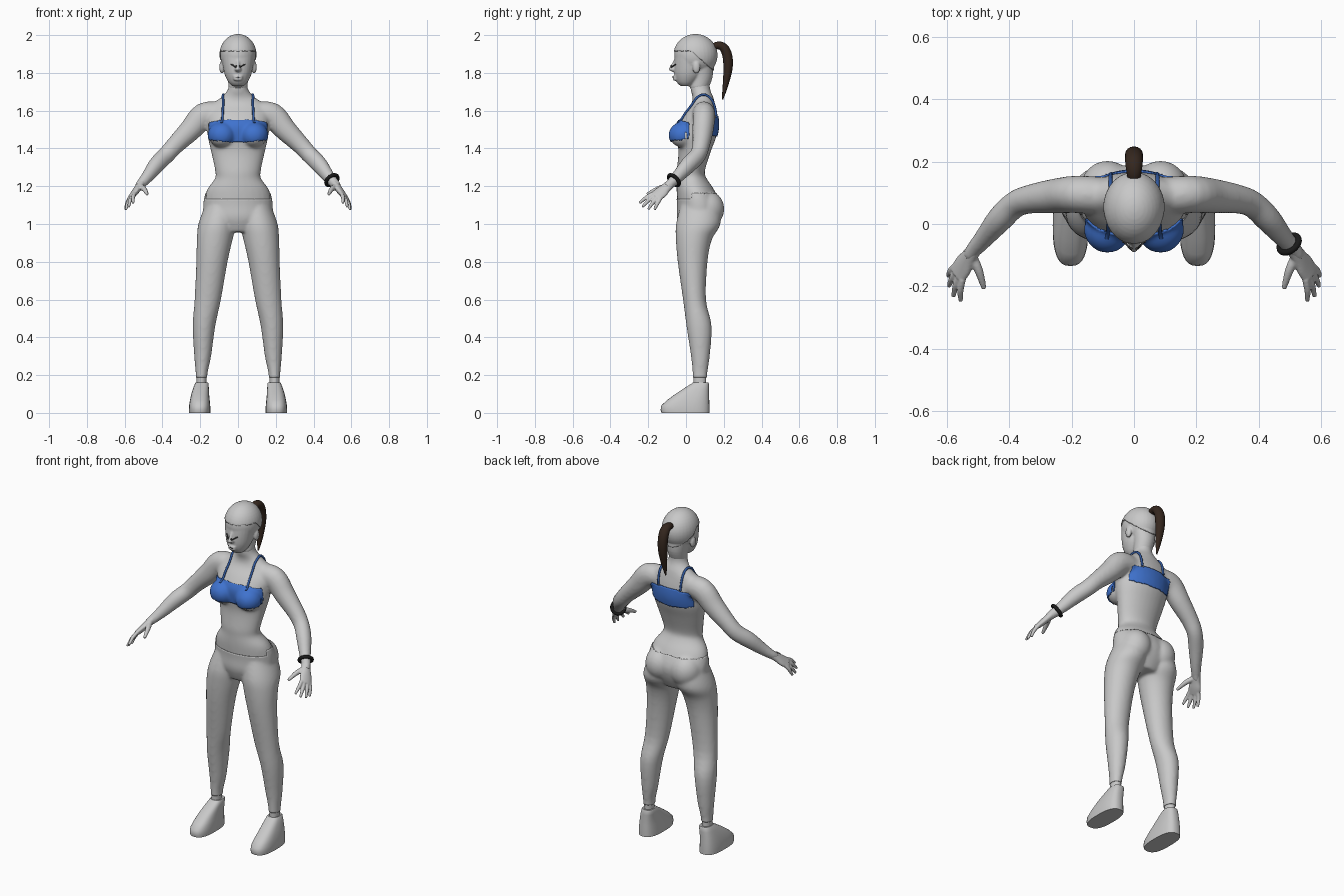
import bpy, bmesh, math
from mathutils import Vector, Matrix
from mathutils.bvhtree import BVHTree

if "Cube" in bpy.data.objects:
    bpy.data.objects.remove(bpy.data.objects["Cube"], do_unlink=True)

X, Y, Z = Vector((1, 0, 0)), Vector((0, 1, 0)), Vector((0, 0, 1))


def material(name, r, g, b):
    m = bpy.data.materials.new(name)
    m.use_nodes = True
    m.diffuse_color = (r, g, b, 1)
    m.node_tree.nodes["Principled BSDF"].inputs["Base Color"].default_value = (r, g, b, 1)
    return m


GREY = material("plain grey", 0.58, 0.58, 0.58)
BLUE = material("fabric blue", 0.05, 0.17, 0.62)
NAVY = material("strap blue", 0.03, 0.1, 0.35)
BROWN = material("hair brown", 0.035, 0.02, 0.013)
BLACK = material("band black", 0.01, 0.01, 0.01)
LINE = material("face line dark", 0.06, 0.06, 0.06)


def spline(a, b, c, d, t):
    """Smooth step between b and c."""
    return [0.5 * (2 * q + (r - p) * t + (2 * p - 5 * q + 4 * r - s) * t * t
                   + (3 * q - p - 3 * r + s) * t ** 3) for p, q, r, s in zip(a, b, c, d)]


def loft(bm, secs, side=1, ref=X, level=True, steps=4, n=28, power=1.0):
    """Rings (x, y, z, radius along ref, other radius) joined into a closed skin."""
    secs = [(s[0] * side,) + tuple(s[1:]) for s in secs]
    ref = Vector((ref.x * side, ref.y, ref.z))
    rows, last = [], len(secs) - 1
    for i in range(last):
        for k in range(steps):
            rows.append(spline(secs[max(i - 1, 0)], secs[i], secs[i + 1],
                               secs[min(i + 2, last)], k / steps))
    rows.append(list(secs[-1]))
    mids, rings = [Vector(r[:3]) for r in rows], []
    for i, r in enumerate(rows):
        t = Z if level else (mids[min(i + 1, len(mids) - 1)] - mids[max(i - 1, 0)]).normalized()
        u = (ref - t * ref.dot(t)).normalized()
        v = t.cross(u)
        ring = []
        for j in range(n):
            c, s = math.cos(j * math.tau / n), math.sin(j * math.tau / n)
            c, s = [math.copysign(abs(w) ** power, w) for w in (c, s)]
            ring.append(bm.verts.new(mids[i] + u * c * r[3] + v * s * r[4]))
        rings.append(ring)
    for a, b in zip(rings, rings[1:]):
        for j in range(n):
            bm.faces.new((a[j], a[(j + 1) % n], b[(j + 1) % n], b[j]))
    bm.faces.new(rings[0])
    bm.faces.new(rings[-1])


def ball(bm, center, radii):
    m = Matrix.Translation(center) @ Matrix.Diagonal((*radii, 1))
    bmesh.ops.create_uvsphere(bm, u_segments=32, v_segments=20, radius=1, matrix=m)


def finish(name, bm, mat):
    bmesh.ops.recalc_face_normals(bm, faces=bm.faces)
    me = bpy.data.meshes.new(name)
    bm.to_mesh(me)
    bm.free()
    ob = bpy.data.objects.new(name, me)
    bpy.context.collection.objects.link(ob)
    me.materials.append(mat)
    return ob


def fuse(ob, voxel, rounds):
    """Melt overlapping pieces into one smooth skin."""
    mod = ob.modifiers.new("fuse", "REMESH")
    mod.mode, mod.voxel_size = "VOXEL", voxel
    mod = ob.modifiers.new("relax", "SMOOTH")
    mod.factor, mod.iterations = 0.5, rounds
    dg = bpy.context.evaluated_depsgraph_get()
    me = bpy.data.meshes.new_from_object(ob.evaluated_get(dg))
    ob.modifiers.clear()
    ob.data = me
    if not me.materials:
        me.materials.append(GREY)
    return ob


def shell(name, source, mat, lift, rule):
    """Clothing layer lifted from the faces of a skin that meet the rule."""
    bm = bmesh.new()
    bm.from_mesh(source.data)
    bm.normal_update()
    drop = [f for f in bm.faces if not rule(f.calc_center_median(), f.normal)]
    bmesh.ops.delete(bm, geom=drop, context="FACES")
    for v, n in [(v, v.normal.copy()) for v in bm.verts]:
        v.co += n * lift
    me = bpy.data.meshes.new(name)
    bm.to_mesh(me)
    bm.free()
    me.materials.clear()
    me.materials.append(mat)
    ob = bpy.data.objects.new(name, me)
    bpy.context.collection.objects.link(ob)
    mod = ob.modifiers.new("thickness", "SOLIDIFY")
    mod.thickness, mod.offset = lift, -1


def cord(name, source, points, radius, mat):
    """Thin cord laid on the surface of a skin."""
    bm = bmesh.new()
    bm.from_mesh(source.data)
    tree = BVHTree.FromBMesh(bm)
    bm.free()
    cu = bpy.data.curves.new(name, "CURVE")
    cu.dimensions, cu.bevel_depth, cu.bevel_resolution, cu.use_fill_caps = "3D", radius, 2, True
    sp = cu.splines.new("POLY")
    sp.points.add(len(points) - 1)
    for p, co in zip(sp.points, points):
        loc, nor, _, _ = tree.find_nearest(Vector(co))
        p.co = (*(loc + nor * radius * 0.6), 1)
    ob = bpy.data.objects.new(name, cu)
    bpy.context.collection.objects.link(ob)
    cu.materials.append(mat)


# Body: torso, legs and arms
bm = bmesh.new()
loft(bm, [(0, .08, 1.80, .05, .05), (0, .075, 1.72, .051, .052), (0, .09, 1.67, .09, .055),
          (0, .09, 1.63, .15, .065), (0, .075, 1.58, .17, .09), (0, .06, 1.52, .165, .11),
          (0, .055, 1.46, .16, .105), (0, .045, 1.38, .142, .085), (0, .025, 1.28, .121, .075),
          (0, .03, 1.24, .123, .08), (0, .05, 1.18, .165, .1), (0, .07, 1.1, .182, .115),
          (0, .065, 1.03, .17, .11), (0, .06, .96, .1, .08)])
for s in (1, -1):
    ball(bm, (s * .085, -.015, 1.47), (.07, .072, .066))
    ball(bm, (s * .085, .11, 1.08), (.085, .09, .095))
    loft(bm, [(.09, .075, 1.1, .08, .1), (.11, .065, 1.0, .097, .115), (.123, .042, .92, .092, .093),
              (.138, .035, .8, .08, .076), (.16, .045, .6, .067, .058), (.18, .069, .46, .057, .064),
              (.187, .076, .3, .042, .047), (.193, .074, .2, .028, .036),
              (.193, .074, .1, .028, .036)], s)
    loft(bm, [(.1, .09, 1.585, .06, .06), (.18, .095, 1.575, .068, .06), (.25, .09, 1.5, .06, .056),
              (.33, .08, 1.42, .049, .047), (.38, .063, 1.365, .046, .043), (.43, .015, 1.315, .045, .042),
              (.48, -.045, 1.25, .034, .032), (.515, -.085, 1.21, .026, .026),
              (.53, -.105, 1.193, .026, .02)], s, Z, False)
body = fuse(finish("body", bm, GREY), .008, 12)

# Head with nose, lips and ears
bm = bmesh.new()
ball(bm, (0, .05, 1.893), (.094, .112, .108))
loft(bm, [(0, 0, 1.73, .03, .028), (0, .004, 1.75, .05, .052), (0, .015, 1.79, .07, .076),
          (0, .02, 1.84, .08, .083), (0, .025, 1.9, .087, .084)])
loft(bm, [(0, .07, 1.72, .049, .05), (0, .085, 1.78, .056, .056), (0, .085, 1.86, .07, .06)])
loft(bm, [(0, -.05, 1.805, .012, .02), (0, -.062, 1.818, .018, .03), (0, -.058, 1.84, .011, .022),
          (0, -.05, 1.87, .01, .014)])
for z in (1.766, 1.78):
    ball(bm, (0, -.056, z), (.026, .014, .008))
for s in (1, -1):
    ball(bm, (s * .085, .055, 1.83), (.014, .02, .034))
head = fuse(finish("head", bm, GREY), .005, 4)

# Hands
across = Vector((-.04, -.08, .035)).normalized()
tips = [(.555, -.247, 1.11), (.578, -.232, 1.09), (.593, -.2, 1.077), (.595, -.167, 1.075)]
for s, label in ((1, "left"), (-1, "right")):
    bm = bmesh.new()
    loft(bm, [(.507, -.075, 1.22, .024, .022), (.53, -.108, 1.19, .029, .019),
              (.548, -.135, 1.165, .037, .017), (.566, -.165, 1.143, .035, .013)], s, across, False)
    for i, tip in enumerate(tips):
        base = Vector((.56, -.155, 1.15)) + across * (.027 - .018 * i)
        mid = base.lerp(Vector(tip), .5) + Vector((.004, 0, .004))
        loft(bm, [(*base, .011, .011), (*mid, .0105, .0105), (*tip, .007, .007)],
             s, across, False, n=12)
    loft(bm, [(.52, -.1, 1.2, .016, .016), (.497, -.15, 1.185, .014, .014),
              (.48, -.207, 1.157, .008, .008)], s, Z, False, n=12)
    fuse(finish(label + "_hand", bm, GREY), .004, 3)

    # Shoe
    bm = bmesh.new()
    loft(bm, [(.203, -.003, 0, .057, .127), (.203, -.003, .04, .056, .127), (.2, .033, .1, .047, .089),
              (.192, .075, .155, .036, .046), (.192, .075, .16, .03, .04)],
         s, steps=2, n=32, power=.75)
    finish(label + "_shoe", bm, GREY)

# Clothing layers
shell("tights", body, GREY, .003, lambda c, n: .19 < c.z < (1.13 if c.y < .03 else 1.16) and abs(c.x) < .25)
shell("top_front", body, BLUE, .006, lambda c, n: abs(c.x) < .163 and c.y < .015 and n.y < .1
      and 1.435 + .6 * c.x ** 2 < c.z < 1.55 - .6 * c.x ** 2)
shell("top_back", body, BLUE, .006, lambda c, n: abs(c.x) < .135 and c.y > .09 and n.y > .1
      and 1.465 + .6 * c.x ** 2 < c.z < 1.57 - .6 * c.x ** 2)
shell("hair_cap", head, GREY, .005, lambda c, n: c.z > max(1.78, 1.915 - .9 * max(0, c.y - .03)))

# Straps over the shoulders
for s, label in ((1, "left"), (-1, "right")):
    path = []
    knots = [(.088, -.05, 1.54, 0, 0), (.083, .0, 1.61, 0, 0), (.079, .05, 1.66, 0, 0),
             (.077, .1, 1.685, 0, 0), (.078, .15, 1.65, 0, 0), (.08, .19, 1.56, 0, 0)]
    for i in range(len(knots) - 1):
        quad = [knots[min(max(i + d, 0), len(knots) - 1)] for d in (-1, 0, 1, 2)]
        path += [spline(*quad, k / 5)[:3] for k in range(5)]
    cord(label + "_strap", body, [(s * p[0], p[1], p[2]) for p in path], .0065, NAVY)

    # Closed eyelid and brow lines
    cord(label + "_eyelid", head, [(s * (.022 + .004 * k), -.09, 1.848 - .005 * math.sin(k * math.pi / 8))
                                   for k in range(9)], .0035, LINE)
cord("mouth_line", head, [(.005 * k, -.1, 1.773) for k in range(-4, 5)], .002, LINE)

# Ponytail
bm = bmesh.new()
loft(bm, [(0, .135, 1.93, .018, .018), (0, .165, 1.945, .024, .02), (0, .198, 1.935, .028, .024),
          (0, .219, 1.89, .029, .026), (0, .222, 1.82, .027, .024), (0, .208, 1.73, .017, .014),
          (0, .193, 1.66, .004, .004)], level=False, n=16)
finish("ponytail", bm, BROWN)

# Wrist band
aim = Vector((.035, -.045, -.045)).to_track_quat("Z", "Y").to_euler()
bpy.ops.mesh.primitive_torus_add(location=(.497, -.064, 1.232), rotation=aim, major_segments=28,
                                 minor_segments=10, major_radius=.035, minor_radius=.01)
band = bpy.context.object
band.name = "wrist_band"
band.data.materials.append(BLACK)

# Smooth shading with crisp edges
bpy.ops.object.select_all(action="DESELECT")
for ob in bpy.context.scene.objects:
    if ob.type == "MESH":
        ob.select_set(True)
        bpy.context.view_layer.objects.active = ob
bpy.ops.object.shade_smooth_by_angle(angle=math.radians(45))
